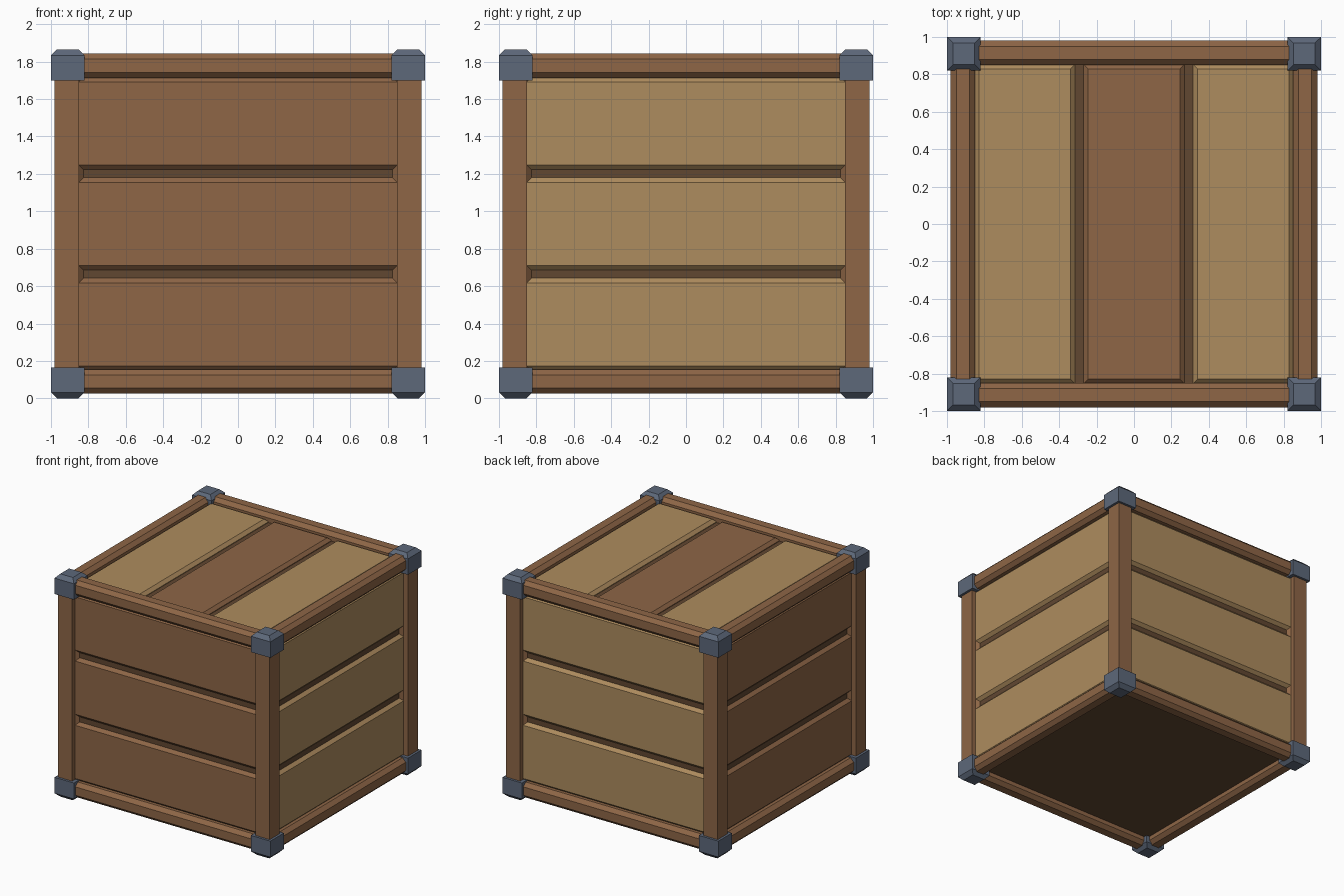
import bpy, bmesh, math
from mathutils import Matrix, Vector

if "Cube" in bpy.data.objects:
    bpy.data.objects.remove(bpy.data.objects["Cube"])

H = 1.865            # total height
MID = H / 2


def material(name, rgb):
    lin = [((c / 255 + 0.055) / 1.055) ** 2.4 for c in rgb]
    m = bpy.data.materials.new(name)
    m.diffuse_color = (*lin, 1)
    m.use_nodes = True
    m.node_tree.nodes["Principled BSDF"].inputs["Base Color"].default_value = m.diffuse_color
    return m


BROWN = material("brown wood", (142, 102, 70))
TAN = material("tan wood", (174, 140, 94))
DARK = material("dark wood", (97, 71, 49))
METAL = material("blue grey metal", (93, 104, 122))


def finish(bm, name, mat, matrix=Matrix()):
    bmesh.ops.transform(bm, matrix=matrix, verts=bm.verts)
    bmesh.ops.recalc_face_normals(bm, faces=bm.faces)
    mesh = bpy.data.meshes.new(name)
    bm.to_mesh(mesh)
    bm.free()
    mesh.materials.append(mat)
    ob = bpy.data.objects.new(name, mesh)
    bpy.context.collection.objects.link(ob)
    return ob


def prism(name, points, length, mat, matrix):
    """Profile in local xy, extruded along local z, centred."""
    bm = bmesh.new()
    face = bm.faces.new([bm.verts.new((x, y, -length / 2)) for x, y in points])
    ext = bmesh.ops.extrude_face_region(bm, geom=[face])
    bmesh.ops.translate(bm, vec=(0, 0, length),
                        verts=[g for g in ext["geom"] if isinstance(g, bmesh.types.BMVert)])
    return finish(bm, name, mat, matrix)


def tapered_box(name, size, depth, chamfer, mat, matrix):
    """Box from z = -depth to 0 whose top rim is chamfered on all four sides."""
    bm = bmesh.new()
    hx, hy = size[0] / 2, size[1] / 2
    rings = []
    for z, c in ((-depth, 0), (-chamfer, 0), (0, chamfer)):
        rings.append([bm.verts.new((sx * (hx - c), sy * (hy - c), z))
                      for sx, sy in ((-1, -1), (1, -1), (1, 1), (-1, 1))])
    for a, b in zip(rings, rings[1:]):
        for i in range(4):
            j = (i + 1) % 4
            bm.faces.new((a[i], a[j], b[j], b[i]))
    bm.faces.new(rings[0][::-1])
    bm.faces.new(rings[-1])
    return finish(bm, name, mat, matrix)


def turn(degrees):
    return Matrix.Rotation(math.radians(degrees), 4, 'Z')


# dark core behind the plank gaps, also the underside
bm = bmesh.new()
bmesh.ops.create_cube(bm, size=1)
bmesh.ops.scale(bm, vec=(1.83, 1.83, H - 0.18), verts=bm.verts)
finish(bm, "core", DARK, Matrix.Translation((0, 0, MID)))

# octagonal rails, square posts with a small inner lip, metal corners
h, c = 0.065, 0.03
octagon = [(h, c - h), (h, h - c), (h - c, h), (c - h, h),
           (-h, h - c), (-h, c - h), (c - h, -h), (h - c, -h)]
post = [(0.98, 0.98), (0.85, 0.98), (0.85, 0.94), (0.825, 0.914), (0.825, 0.825),
        (0.914, 0.825), (0.94, 0.85), (0.98, 0.85)]
sides = ["front", "right", "back", "left"]
for i, side in enumerate(sides):
    rot = turn(90 * i)
    for level, z in (("lower", 0.09), ("upper", H - 0.087)):
        prism(f"{side}_{level}_rail", octagon, 1.72, BROWN,
              rot @ Matrix.Translation((0, -0.915, z)) @ Matrix.Rotation(math.pi / 2, 4, 'Y'))
    prism(f"corner_post_{i + 1}", post, H - 0.2, BROWN,
          rot @ Matrix.Translation((0, 0, MID)))
    spot = rot @ Matrix.Translation((0.91, 0.91, 0))
    tapered_box(f"upper_corner_{i + 1}", (0.18, 0.18), 0.165, 0.032, METAL,
                spot @ Matrix.Translation((0, 0, H)))
    tapered_box(f"lower_corner_{i + 1}", (0.18, 0.18), 0.165, 0.032, METAL,
                spot @ Matrix.Rotation(math.pi, 4, 'X'))

    # three horizontal planks on each wall
    mat = BROWN if side in ("front", "left") else TAN
    for k in range(3):
        z = MID + (k - 1) * 0.5375
        tapered_box(f"{side}_plank_{k + 1}", (1.75, 0.495), 0.06, 0.025, mat,
                    rot @ Matrix.Translation((0, -0.94, z)) @ Matrix.Rotation(math.pi / 2, 4, 'X'))

# three lid planks, the middle one darker
for k, mat in enumerate((TAN, BROWN, TAN)):
    tapered_box(f"lid_plank_{k + 1}", (0.54, 1.71), 0.06, 0.025, mat,
                Matrix.Translation(((k - 1) * 0.585, 0, H - 0.06)))
